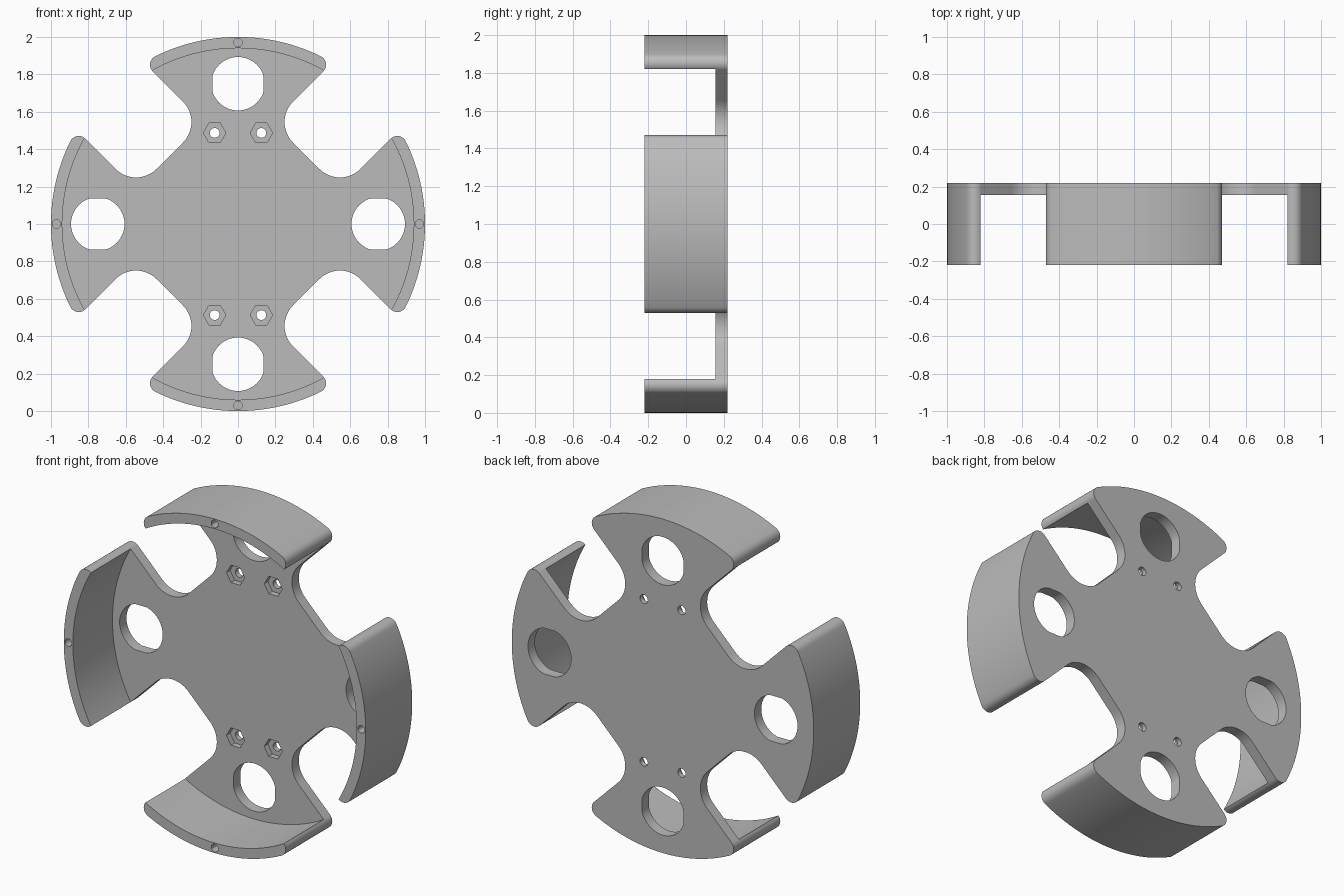
import bpy, bmesh
from math import sin, cos, pi, radians, sqrt, atan2

cube = bpy.data.objects.get("Cube")
if cube:
    bpy.data.objects.remove(cube, do_unlink=True)

FRONT, BACK, FLOOR = -0.22, 0.22, 0.155     # depths of rim front, plate back, plate front
RIM_INNER = 0.94
SLOT_HALF, SLOT_BOTTOM, SLOT_FILLET, TIP_FILLET = 0.255, 0.516, 0.155, 0.05

grey = bpy.data.materials.new("grey plastic")
grey.use_nodes = True
grey.diffuse_color = (0.5, 0.5, 0.5, 1)
grey.node_tree.nodes["Principled BSDF"].inputs["Base Color"].default_value = (0.5, 0.5, 0.5, 1)


def arc(cx, cz, r, a0, a1, n):
    return [(cx + r * cos(a0 + (a1 - a0) * i / n), cz + r * sin(a0 + (a1 - a0) * i / n))
            for i in range(n + 1)]


def circle(cx, cz, r, n):
    return arc(cx, cz, r, 0, 2 * pi, n)[:-1]


def turn(points, a):
    return [(x * cos(a) - z * sin(a), x * sin(a) + z * cos(a)) for x, z in points]


def prisms(name, parts):
    """Extrude (outline, y0, y1) parts along y into one object."""
    bm = bmesh.new()
    for outline, y0, y1 in parts:
        a, b = ([bm.verts.new((x, y, 1 + z)) for x, z in outline] for y in (y0, y1))
        bm.faces.new(a)
        bm.faces.new(b)
        for i in range(len(a)):
            j = (i + 1) % len(a)
            bm.faces.new((a[i], a[j], b[j], b[i]))
    bmesh.ops.recalc_face_normals(bm, faces=bm.faces)
    mesh = bpy.data.meshes.new(name)
    bm.to_mesh(mesh)
    bm.free()
    mesh.materials.append(grey)
    obj = bpy.data.objects.new(name, mesh)
    bpy.context.collection.objects.link(obj)
    return obj


# Four-armed outline: rounded tips and rounded diagonal slots, repeated by quarter turns
tip_v = SLOT_HALF + TIP_FILLET
tip_r = 1 - TIP_FILLET
tip_u = sqrt(tip_r ** 2 - tip_v ** 2)
tip_a = atan2(tip_v, tip_u)
side = arc(tip_u, -tip_v, TIP_FILLET, -tip_a, pi / 2, 10)
side += arc(SLOT_BOTTOM + SLOT_FILLET, SLOT_FILLET - SLOT_HALF, SLOT_FILLET, -pi / 2, -pi, 12)
quarter = side + [(u, -v) for u, v in reversed(side)]
quarter += arc(0, 0, 1, tip_a, pi / 2 - tip_a, 24)[1:-1]
outline = []
for k in range(4):
    outline += turn(quarter, radians(45 + 90 * k))
body = prisms("four_arm_plate_with_rim", [(outline, FRONT, BACK)])

# Recess that leaves the thin plate and the four curved rim walls
recess = prisms("recess_cutter", [(circle(0, 0, RIM_INNER, 144), -0.4, FLOOR)])

# Flat-sided arm holes, rim pilot holes and screw holes
holes, pockets = [], []
arm_hole = [(x, max(-0.137, min(0.137, z))) for x, z in circle(0.75, 0, 0.143, 48)]
for k in range(4):
    holes.append((turn(arm_hole, k * pi / 2), 0.1, 0.3))
    holes.append((turn(circle(0.97, 0, 0.023, 12), k * pi / 2), -0.3, -0.1))
for x in (-0.125, 0.125):
    for z in (-0.487, 0.487):
        holes.append((circle(x, z, 0.026, 20), 0.1, 0.3))
        pockets.append((circle(x, z, 0.06, 6), 0.1, 0.19))
cutters = [recess, prisms("hole_cutter", holes), prisms("nut_pocket_cutter", pockets)]

bpy.ops.object.select_all(action='DESELECT')
body.select_set(True)
bpy.context.view_layer.objects.active = body
for cutter in cutters:
    cutter.hide_render = True
    mod = body.modifiers.new(cutter.name, 'BOOLEAN')
    mod.operation = 'DIFFERENCE'
    mod.solver = 'EXACT'
    mod.object = cutter
    bpy.ops.object.modifier_apply(modifier=mod.name)
    bpy.data.objects.remove(cutter, do_unlink=True)

bpy.ops.object.shade_smooth_by_angle(angle=radians(30))
